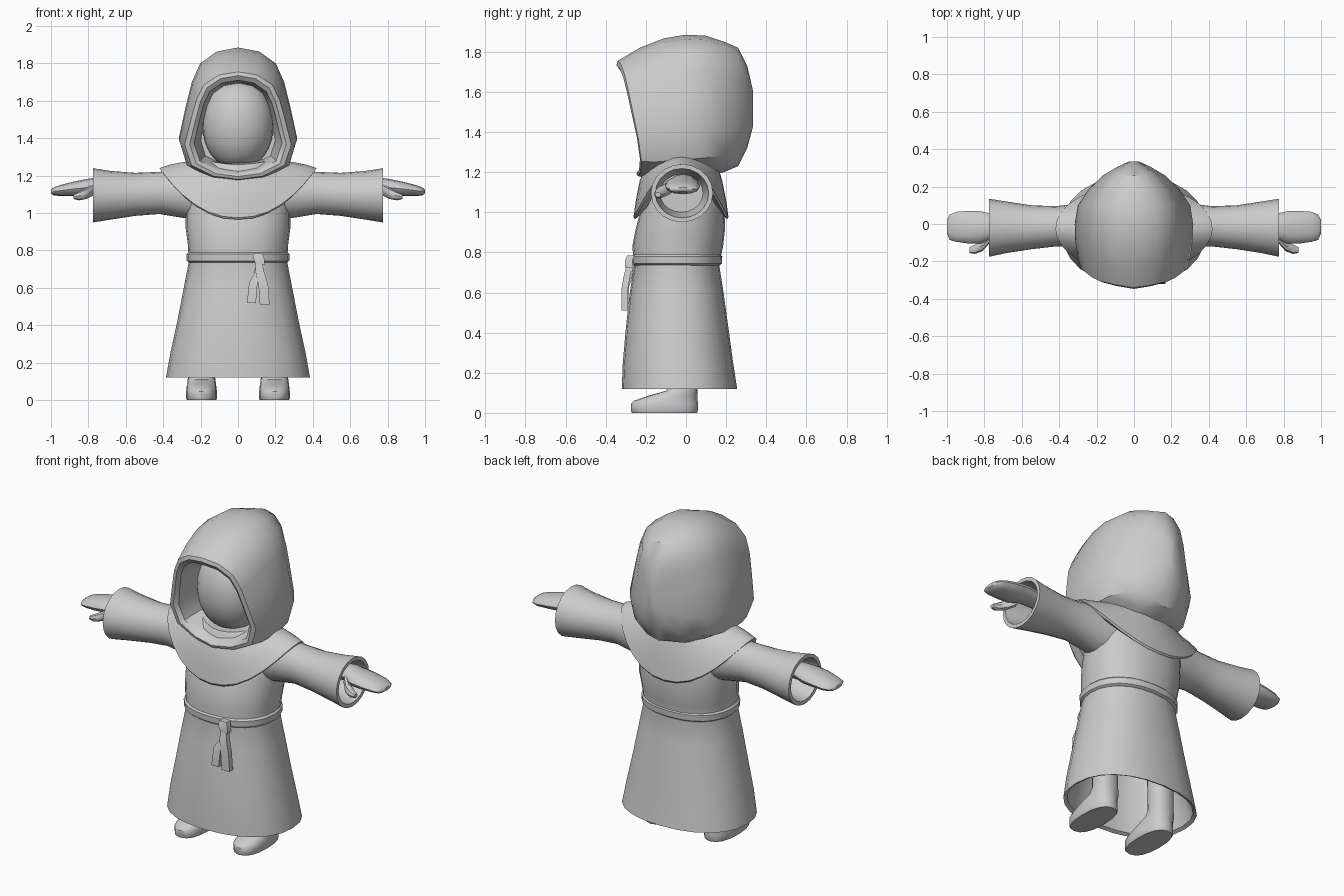
import bpy, bmesh, math
from mathutils import Vector

if "Cube" in bpy.data.objects:
    bpy.data.objects.remove(bpy.data.objects["Cube"])

cloth = bpy.data.materials.new("pale grey")
cloth.use_nodes = True
GREY = (0.6, 0.6, 0.6, 1)
cloth.diffuse_color = GREY
cloth.node_tree.nodes["Principled BSDF"].inputs["Base Color"].default_value = GREY


def loft(name, rings, angle=40, caps=(True, True), mirror=False, subdiv=0):
    """Skin a list of closed rings that share one point count."""
    bm = bmesh.new()
    loops = [[bm.verts.new(p) for p in ring] for ring in rings]
    n = len(loops[0])
    for a, b in zip(loops, loops[1:]):
        for i in range(n):
            j = (i + 1) % n
            bm.faces.new((a[i], a[j], b[j], b[i]))
    if caps[0]:
        bm.faces.new(loops[0][::-1])
    if caps[1]:
        bm.faces.new(loops[-1])
    if mirror:
        copy = bmesh.ops.duplicate(bm, geom=bm.verts[:] + bm.edges[:] + bm.faces[:])["geom"]
        for v in copy:
            if isinstance(v, bmesh.types.BMVert):
                v.co.x *= -1
    bmesh.ops.recalc_face_normals(bm, faces=bm.faces)
    mesh = bpy.data.meshes.new(name)
    bm.to_mesh(mesh)
    bm.free()
    mesh.materials.append(cloth)
    obj = bpy.data.objects.new(name, mesh)
    bpy.context.collection.objects.link(obj)
    bpy.ops.object.select_all(action="DESELECT")
    obj.select_set(True)
    bpy.context.view_layer.objects.active = obj
    bpy.ops.object.shade_smooth_by_angle(angle=math.radians(angle))
    if subdiv:
        obj.modifiers.new("soften", "SUBSURF").levels = subdiv
        obj.modifiers["soften"].render_levels = subdiv
    return obj


def oval(n=24, power=2.0):
    """Unit superellipse points."""
    pts = []
    for i in range(n):
        a = math.tau * i / n
        c, s = math.cos(a), math.sin(a)
        pts.append((math.copysign(abs(c) ** (2 / power), c),
                    math.copysign(abs(s) ** (2 / power), s)))
    return pts


def flat_ring(z, rx, y0, y1, cx=0, n=24, power=2.0):
    """Horizontal oval from y0 (front) to y1 (back)."""
    return [(cx + rx * c, (y0 + y1) / 2 + (y1 - y0) / 2 * s, z) for c, s in oval(n, power)]


def side_ring(x, z0, z1, y0, y1, n=20):
    """Upright oval facing along x."""
    return [(x, (y0 + y1) / 2 + (y1 - y0) / 2 * c, (z0 + z1) / 2 + (z1 - z0) / 2 * s)
            for c, s in oval(n)]


# Robe, with a hem that turns inside
robe = [(0.5, .27, -.24, .15), (.13, .365, -.30, .235), (.12, .385, -.32, .255),
        (.25, .362, -.315, .235), (.42, .325, -.30, .212), (.6, .29, -.28, .187),
        (.74, .263, -.258, .165), (.83, .268, -.268, .185), (.92, .28, -.25, .195),
        (1.05, .28, -.215, .19), (1.17, .26, -.17, .16), (1.26, .2, -.14, .13)]
loft("robe", [flat_ring(*r, power=2.25) for r in robe])

# Belt
loft("belt", [flat_ring(z, .262 + d, -.258 - d, .167 + d, power=2.25)
              for z, d in ((.735, 0), (.745, .012), (.78, .014), (.792, .002))])

# Hanging belt ends and knot
def strap(name, path, w, t):
    rings = []
    for x, y, z, k in path:
        rings.append([(x + w * k * c, y + t * s, z) for c, s in ((-1, -1), (1, -1), (1, 1), (-1, 1))])
    loft(name, rings, angle=30)

strap("belt_end_right", [(.115, -.275, .75, .7), (.105, -.285, .67, .8), (.082, -.3, .63, .9),
                         (.072, -.305, .52, .95)], .025, .016)
strap("belt_end_left", [(.11, -.28, .74, .7), (.118, -.295, .68, .9), (.135, -.305, .62, 1),
                        (.143, -.305, .51, 1)], .026, .016)
strap("belt_knot", [(.105, -.275, .785, .8), (.11, -.285, .76, 1), (.12, -.285, .725, .8)], .03, .018)

# Shoulder cape, low at front and back and raised over the arms
def cape_ring(rx, y0, y1, low, rise):
    return [(rx * c, (y0 + y1) / 2 + (y1 - y0) / 2 * s, low + rise * abs(c) ** 2.2)
            for c, s in oval(32)]

loft("shoulder_cape", [cape_ring(*r) for r in (
    (.39, -.21, .17, 1.0, .2), (.405, -.255, .205, .965, .255), (.42, -.262, .212, .975, .265),
    (.36, -.25, .20, 1.06, .2), (.28, -.23, .18, 1.16, .115), (.19, -.18, .15, 1.26, .03))],
    caps=(False, True))

# Sleeves with open cuffs
sleeve = [(.2, .96, 1.23, -.13, .12), (.3, .975, 1.235, -.125, .11), (.42, .995, 1.22, -.12, .095),
          (.55, .985, 1.215, -.135, .1), (.68, .965, 1.225, -.155, .12), (.775, .95, 1.24, -.175, .135),
          (.775, .972, 1.218, -.153, .113), (.62, 1.0, 1.19, -.13, .085)]
loft("sleeves", [side_ring(*r) for r in sleeve], mirror=True)

# Mitten hands and thumbs
hand = [(.6, 1.10, 1.17, -.07, .04), (.76, 1.10, 1.19, -.08, .055), (.82, 1.09, 1.18, -.105, .068),
        (.88, 1.09, 1.168, -.105, .07), (.95, 1.09, 1.15, -.095, .065), (.985, 1.095, 1.137, -.085, .05),
        (1.0, 1.105, 1.125, -.05, .02)]
loft("hands", [side_ring(*r, n=12) for r in hand], mirror=True)
thumb = [(.77, 1.095, 1.16, -.1, -.05), (.81, 1.075, 1.135, -.145, -.085),
         (.85, 1.068, 1.115, -.16, -.11), (.88, 1.075, 1.1, -.155, -.125)]
loft("thumbs", [side_ring(*r, n=8) for r in thumb], mirror=True)

# Hood: one half profile, swept from the inner lining over the rim to the back
HALF = [(0, 1), (.36, .97), (.64, .88), (.78, .74), (.88, .56), (1, .32), (.87, .13), (.46, .03), (0, 0)]
OUTLINE = HALF + [(-x, t) for x, t in HALF[-2:0:-1]]

def hood_ring(y, w, low, top, lean=0):
    """Upright hood section; lean pushes the top forward and the sides back."""
    return [(w * x, y - lean * (t - .5) + lean * .35 * abs(x), low + (top - low) * t)
            for x, t in OUTLINE]

hood = [(-.05, .2, 1.25, 1.69, 0), (-.2, .222, 1.23, 1.70, .06), (-.28, .235, 1.215, 1.71, .1),
        (-.297, .258, 1.195, 1.735, .1), (-.29, .285, 1.18, 1.755, .1), (-.2, .302, 1.165, 1.82, .06),
        (-.1, .314, 1.165, 1.867, .02), (0, .317, 1.17, 1.885, 0), (.1, .3, 1.18, 1.88, 0),
        (.19, .24, 1.2, 1.85, 0), (.26, .165, 1.23, 1.82, 0), (.305, .09, 1.32, 1.73, 0),
        (.335, .025, 1.43, 1.6, 0)]
loft("hood", [hood_ring(*r) for r in hood], angle=35)

# Blank rounded face inside the hood
face = []
for i in range(1, 16):
    a = math.pi * i / 16
    r = math.sin(a) ** .85
    z = 1.475 + .235 * math.cos(a)
    face.append(flat_ring(z, .19 * r, -.05 - .19 * r, -.05 + .15 * r))
loft("face", face, angle=60)

# Boots with legs reaching up under the robe
boot = [(0, .078, -.27, .055), (.012, .083, -.275, .06), (.045, .083, -.275, .06),
        (.06, .08, -.26, .058), (.085, .078, -.19, .058), (.11, .074, -.1, .057),
        (.15, .068, -.075, .055), (.5, .068, -.08, .055)]
loft("boots", [flat_ring(z, rx, a, b, cx=.195, n=16, power=2.4) for z, rx, a, b in boot], mirror=True)
